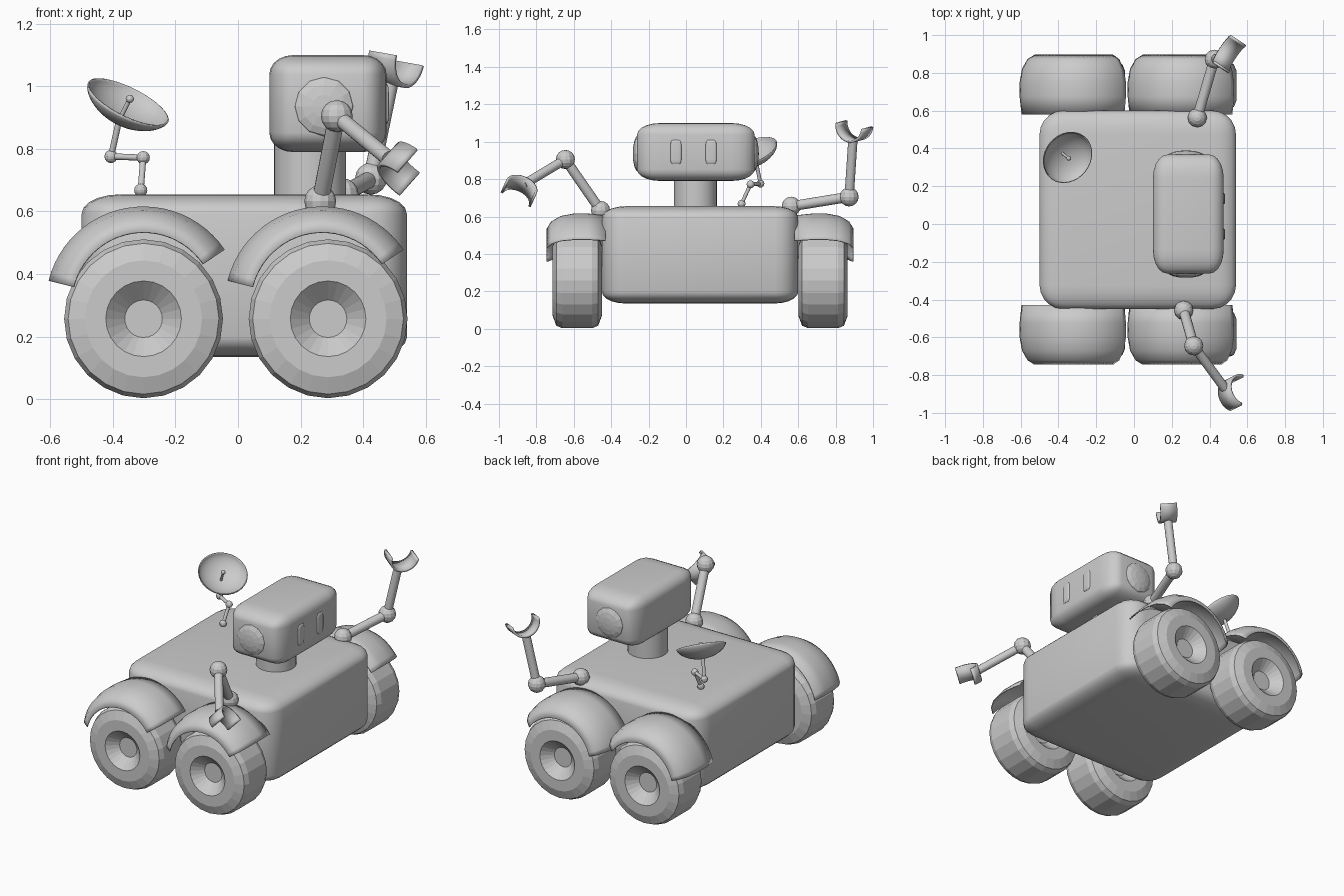
import bpy, bmesh, math
from mathutils import Matrix, Vector

if "Cube" in bpy.data.objects:
    bpy.data.objects.remove(bpy.data.objects["Cube"])

MID = 0.0755  # y of the vehicle's left/right symmetry plane


def finish(name, bm, smooth=None, thick=0):
    bmesh.ops.recalc_face_normals(bm, faces=bm.faces)
    me = bpy.data.meshes.new(name)
    bm.to_mesh(me)
    bm.free()
    ob = bpy.data.objects.new(name, me)
    bpy.context.collection.objects.link(ob)
    if thick:
        mod = ob.modifiers.new("Thickness", "SOLIDIFY")
        mod.thickness = thick
        mod.offset = 0
    if smooth:
        bpy.ops.object.select_all(action="DESELECT")
        bpy.context.view_layer.objects.active = ob
        ob.select_set(True)
        bpy.ops.object.shade_smooth_by_angle(angle=math.radians(smooth))
    return ob


def rounded_box(name, lo, hi, f, segs=5):
    """Unit cube bevelled by f, then stretched between two corners."""
    bm = bmesh.new()
    bmesh.ops.create_cube(bm, size=1)
    bmesh.ops.bevel(bm, geom=bm.edges[:], offset=f, segments=segs,
                    profile=0.5, affect="EDGES")
    lo, hi = Vector(lo), Vector(hi)
    bm.transform(Matrix.Translation((lo + hi) / 2) @ Matrix.Diagonal((*(hi - lo), 1)))
    return finish(name, bm, 35)


def revolve(name, prof, mat, a0=0, a1=360, n=24, smooth=None, thick=0):
    """Turn a profile of (radius, height) points about local z."""
    bm = bmesh.new()
    rows = []
    for i in range(n + 1):
        a = math.radians(a0 + (a1 - a0) * i / n)
        rows.append([bm.verts.new((r * math.cos(a), r * math.sin(a), h)) for r, h in prof])
    for p, q in zip(rows, rows[1:]):
        for j in range(len(prof) - 1):
            bm.faces.new((p[j], q[j], q[j + 1], p[j + 1]))
    bmesh.ops.remove_doubles(bm, verts=bm.verts, dist=1e-5)
    bm.transform(mat)
    return finish(name, bm, smooth, thick)


def ball(name, c, r, scale=(1, 1, 1), rot=Matrix(), n=12, rings=8):
    bm = bmesh.new()
    bmesh.ops.create_uvsphere(bm, u_segments=n, v_segments=rings, radius=r)
    bm.transform(Matrix.Translation(c) @ rot @ Matrix.Diagonal((*scale, 1)))
    return finish(name, bm)


def rod(name, a, b, r, n=16):
    a, b = Vector(a), Vector(b)
    d = b - a
    m = Matrix.Translation(a) @ d.to_track_quat("Z", "Y").to_matrix().to_4x4()
    return revolve(name, [(0, 0), (r, 0), (r, d.length), (0, d.length)], m, n=n, smooth=35)


# body, head, neck
rounded_box("body", (-0.50, -0.45, 0.135), (0.54, 0.60, 0.655), 0.12)
rounded_box("head", (0.10, -0.262, 0.79), (0.475, 0.367, 1.10), 0.2)
rod("neck", (0.23, 0.05, 0.60), (0.23, 0.05, 0.85), 0.115, 32)

# eyes and ears
for i, y in enumerate((-0.054, 0.134)):
    rounded_box(f"eye_{i}", (0.45, y - 0.029, 0.88), (0.482, y + 0.029, 1.008), 0.2, 3)
TURN = Matrix.Rotation(math.pi / 2, 4, "X")
for i, y in enumerate((-0.255, 0.36)):
    ball(f"ear_{i}", (0.275, y, 0.936), 0.098, (1, 1, 0.3), TURN)

# wheels and fenders, both sides
half = [(0.254, 0.08), (0.241, 0.112), (0.187, 0.132), (0.121, 0.132), (0.06, 0.075), (0, 0.075)]
wheel = [(r, -h) for r, h in reversed(half)] + half
fender = [(0.30, 0.505), (0.31, 0.60), (0.31, 0.675), (0.297, 0.745), (0.268, 0.795), (0.23, 0.818)]
for side, s in (("front", 1), ("back", -1)):
    for end, wx, fx in (("left", -0.302, -0.302), ("right", 0.288, 0.27)):
        m = Matrix.Translation((wx, MID, 0.257)) @ TURN
        revolve(f"wheel_{side}_{end}", [(r, s * (h + 0.657)) for r, h in wheel], m)
        m = Matrix.Translation((fx, MID, 0.303)) @ TURN
        revolve(f"fender_{side}_{end}", [(r, s * h) for r, h in fender], m,
                34, 166, 24, 40, 0.006)


# arms: two jointed rods ending in an open half-ring claw
def arm(name, base, elbow, tips_mid, opening, span):
    o = Vector(opening).normalized()
    s = Vector(span)
    s = (s - o * s.dot(o)).normalized()
    ax = s.cross(o)
    c = Vector(tips_mid)
    ball(name + "_shoulder", base, 0.051)
    ball(name + "_elbow", elbow, 0.051)
    rod(name + "_upper", base, elbow, 0.027)
    rod(name + "_lower", elbow, c - o * 0.083, 0.025)
    m = Matrix((s, o, ax)).transposed().to_4x4()
    revolve(name + "_claw", [(0.083, -0.05), (0.083, 0.05)], Matrix.Translation(c) @ m,
            180, 360, 16, 40, 0.013)


arm("front_arm", (0.263, -0.457, 0.633), (0.316, -0.645, 0.905),
    (0.545, -0.895, 0.725), (0.78, -0.31, -0.55), (0.08, 0.88, -0.47))
arm("back_arm", (0.335, 0.563, 0.655), (0.425, 0.872, 0.705),
    (0.507, 0.90, 1.09), (0.233, 0.093, 0.968), (0.09, 0.145, -0.035))

# dish antenna on a jointed stalk
C = Vector((-0.351, 0.352, 0.95))
N = Vector((0.42, -0.33, 0.845)).normalized()
R, D = 0.141, 0.07
bowl = [(R * math.sin(t), -D * math.cos(t) ** 1.3)
        for t in [math.pi / 2 * k / 8 for k in range(8)]] + [(R, 0)]
revolve("dish", bowl, Matrix.Translation(C) @ N.to_track_quat("Z", "Y").to_matrix().to_4x4(),
        n=32, smooth=40, thick=0.005)
rod("dish_feed", C - N * D, C + N * 0.012, 0.007)
ball("dish_feed_tip", C + N * 0.012, 0.013)
stalk = [(-0.311, 0.297, 0.668), (-0.303, 0.345, 0.772), (-0.406, 0.398, 0.776), C - N * D]
for i in range(3):
    ball(f"stalk_joint_{i}", stalk[i], 0.021)
    rod(f"stalk_rod_{i}", stalk[i], stalk[i + 1], 0.01)
